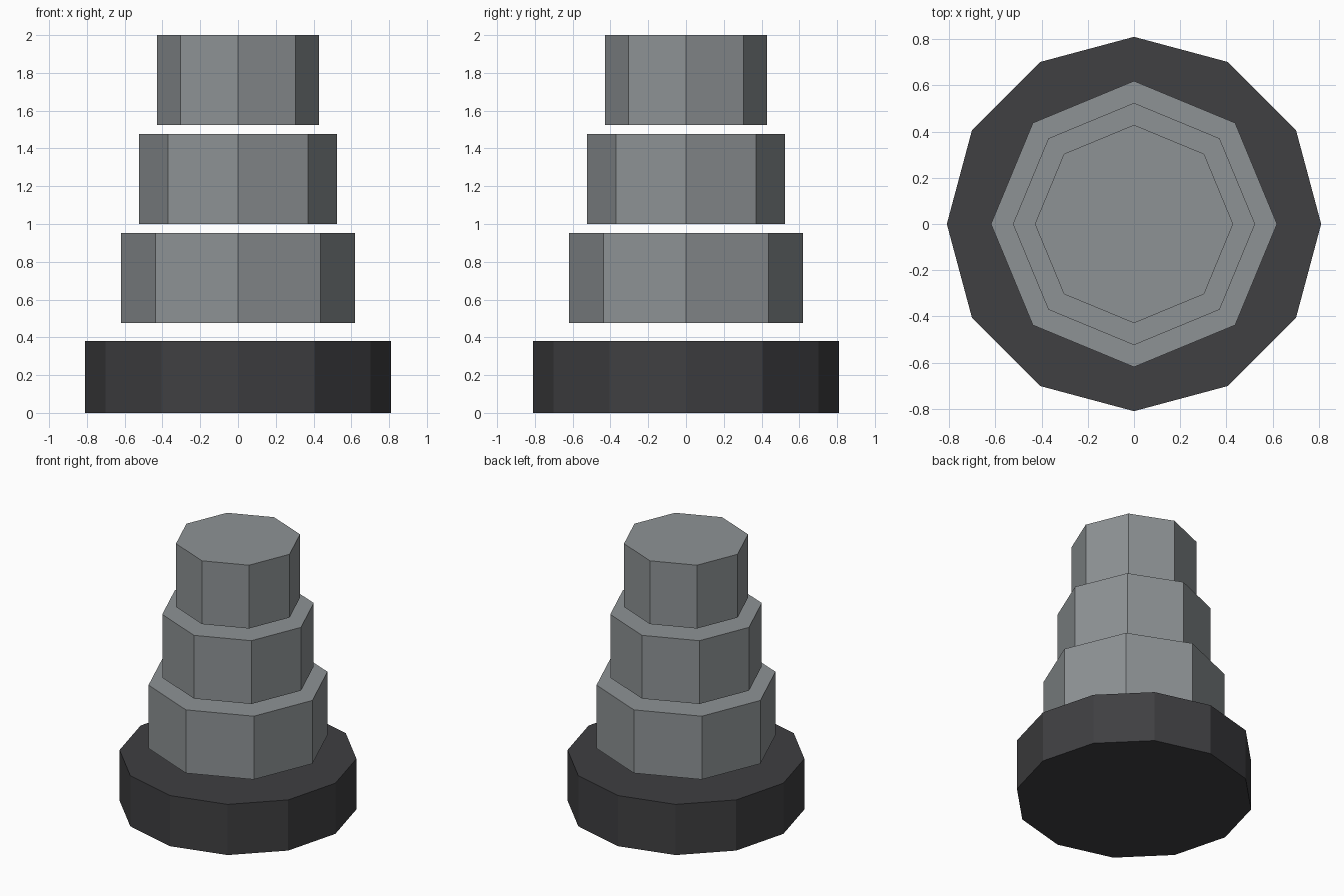
import bpy

cube = bpy.data.objects.get("Cube")
if cube:
    bpy.data.objects.remove(cube, do_unlink=True)


def material(name, colour):
    mat = bpy.data.materials.new(name)
    mat.use_nodes = True
    mat.diffuse_color = colour
    mat.node_tree.nodes["Principled BSDF"].inputs["Base Color"].default_value = colour
    return mat


def drum(name, sides, radius, bottom, height, mat):
    """Flat-sided prism with a corner on the +y axis."""
    bpy.ops.mesh.primitive_cylinder_add(
        vertices=sides, radius=radius, depth=height,
        location=(0, 0, bottom + height / 2))
    obj = bpy.context.object
    obj.name = name
    obj.data.materials.append(mat)
    return obj


grey = material("steel grey", (0.27, 0.29, 0.30, 1))
dark = material("dark grey", (0.05, 0.05, 0.054, 1))

# Wide twelve-sided base
drum("base", 12, 0.81, 0, 0.381, dark)

# Three floating eight-sided tiers, each narrower than the one below
tiers = ("lower_tier", "middle_tier", "upper_tier")
for i, name in enumerate(tiers):
    drum(name, 8, 0.619 - 0.095 * i, 0.476 + 0.524 * i, 0.476, grey)
